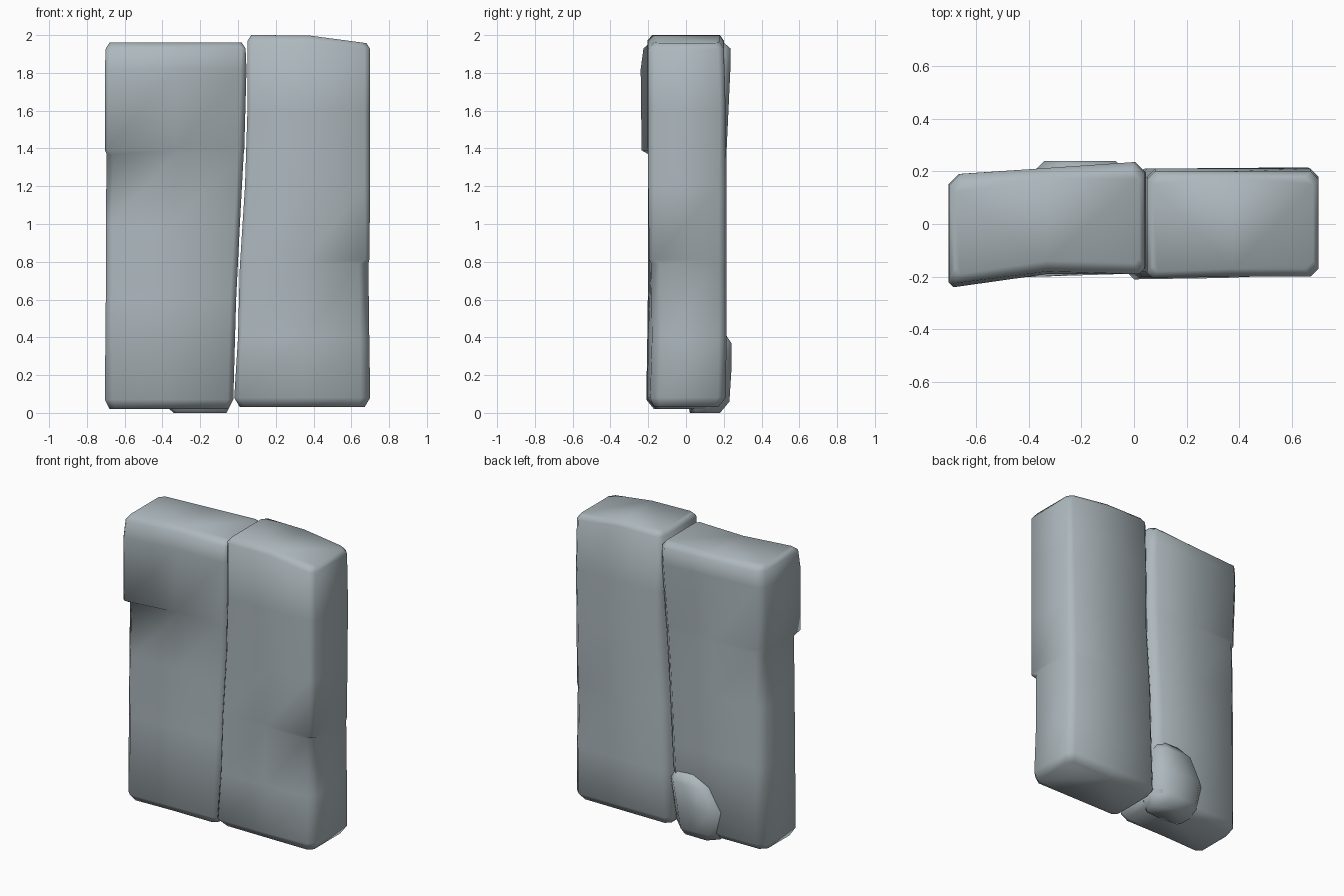
import bpy, bmesh

stone = bpy.data.materials.new("blue grey stone")
stone.diffuse_color = (0.42, 0.48, 0.51, 1)


def ring(z, x0, x1, yfl, yfm, yfr, ybr, ybl, cfl, cfr, cb):
    """Chamfered slab cross-section, counter-clockwise from front left."""
    xm = (x0 + x1) / 2
    return [(x0, yfl + cfl, z), (x0 + cfl, yfl, z), (xm, yfm, z),
            (x1 - cfr, yfr, z), (x1, yfr + cfr, z),
            (x1, ybr - cb, z), (x1 - cb, ybr, z),
            (xm, (ybr + ybl) / 2, z),
            (x0 + cb, ybl, z), (x0, ybl - cb, z)]


def loft(name, rings, tilt=None):
    bm = bmesh.new()
    loops = [[bm.verts.new(p) for p in r] for r in rings]
    n = len(loops[0])
    for a, b in zip(loops, loops[1:]):
        for i in range(n):
            j = (i + 1) % n
            bm.faces.new((a[i], a[j], b[j], b[i]))
    bm.faces.new(loops[0][::-1])
    bm.faces.new(loops[-1])
    if tilt:
        for v in bm.verts:
            v.co.z += tilt(v.co)
    bmesh.ops.recalc_face_normals(bm, faces=bm.faces)
    for f in bm.faces:
        f.smooth = True
    me = bpy.data.meshes.new(name)
    bm.to_mesh(me)
    bm.free()
    me.materials.append(stone)
    ob = bpy.data.objects.new(name, me)
    bpy.context.collection.objects.link(ob)
    return ob


# Left slab: slightly skewed, with a chipped front left edge below z = 1.38
left = [
    (0.02, -0.68, -0.05, -0.17, -0.16, -0.16, 0.14, 0.13, .03, .03, .04),
    (0.07, -0.705, -0.025, -0.21, -0.20, -0.19, 0.19, 0.18, .04, .03, .05),
    (0.60, -0.70, -0.01, -0.20, -0.185, -0.18, 0.21, 0.185, .03, .03, .05),
    (1.00, -0.70, 0.01, -0.195, -0.18, -0.18, 0.21, 0.18, .03, .03, .05),
    (1.37, -0.695, 0.03, -0.20, -0.18, -0.18, 0.215, 0.18, .035, .03, .05),
    (1.39, -0.705, 0.033, -0.235, -0.19, -0.18, 0.215, 0.18, .015, .03, .05),
    (1.82, -0.705, 0.045, -0.24, -0.19, -0.19, 0.235, 0.19, .02, .03, .04),
    (1.93, -0.70, 0.04, -0.225, -0.18, -0.19, 0.235, 0.19, .02, .02, .04),
    (1.96, -0.68, 0.02, -0.19, -0.14, -0.15, 0.20, 0.15, .02, .02, .03),
]
loft("left_slab", [ring(*r) for r in left])

# Right slab: taller, top dips to the right, chipped front right edge below 0.8
right = [
    (0.03, 0.01, 0.67, -0.17, -0.17, -0.17, 0.17, 0.17, .03, .03, .03),
    (0.08, -0.02, 0.70, -0.21, -0.205, -0.19, 0.21, 0.20, .02, .05, .04),
    (0.40, 0.0, 0.695, -0.205, -0.20, -0.18, 0.215, 0.21, .02, .05, .04),
    (0.79, 0.01, 0.69, -0.20, -0.195, -0.185, 0.215, 0.21, .02, .05, .04),
    (0.81, 0.012, 0.695, -0.20, -0.195, -0.195, 0.215, 0.21, .02, .02, .04),
    (1.20, 0.037, 0.70, -0.20, -0.20, -0.20, 0.215, 0.21, .02, .03, .04),
    (1.60, 0.05, 0.70, -0.205, -0.20, -0.20, 0.21, 0.21, .02, .03, .03),
    (1.97, 0.05, 0.70, -0.205, -0.20, -0.20, 0.20, 0.20, .02, .03, .03),
    (2.00, 0.07, 0.68, -0.18, -0.17, -0.17, 0.18, 0.18, .02, .03, .03),
]
loft("right_slab", [ring(*r) for r in right],
     lambda c: -0.045 * max(0, c.x - 0.36) / 0.34 if c.z > 1.9 else 0)

# Small wedge stone at the foot of the back
wedge = [
    (0.0, -0.34, -0.06, 0.03, 0.02, 0.03, 0.18, 0.18, .02, .02, .06),
    (0.06, -0.41, -0.03, 0.02, 0.01, 0.02, 0.23, 0.22, .03, .03, .09),
    (0.22, -0.42, -0.02, 0.02, 0.01, 0.02, 0.24, 0.24, .03, .03, .08),
    (0.37, -0.31, -0.02, 0.04, 0.04, 0.04, 0.24, 0.24, .03, .03, .05),
    (0.43, -0.22, -0.05, 0.08, 0.08, 0.08, 0.20, 0.20, .02, .02, .03),
]
loft("wedge_stone", [ring(*r) for r in wedge])
